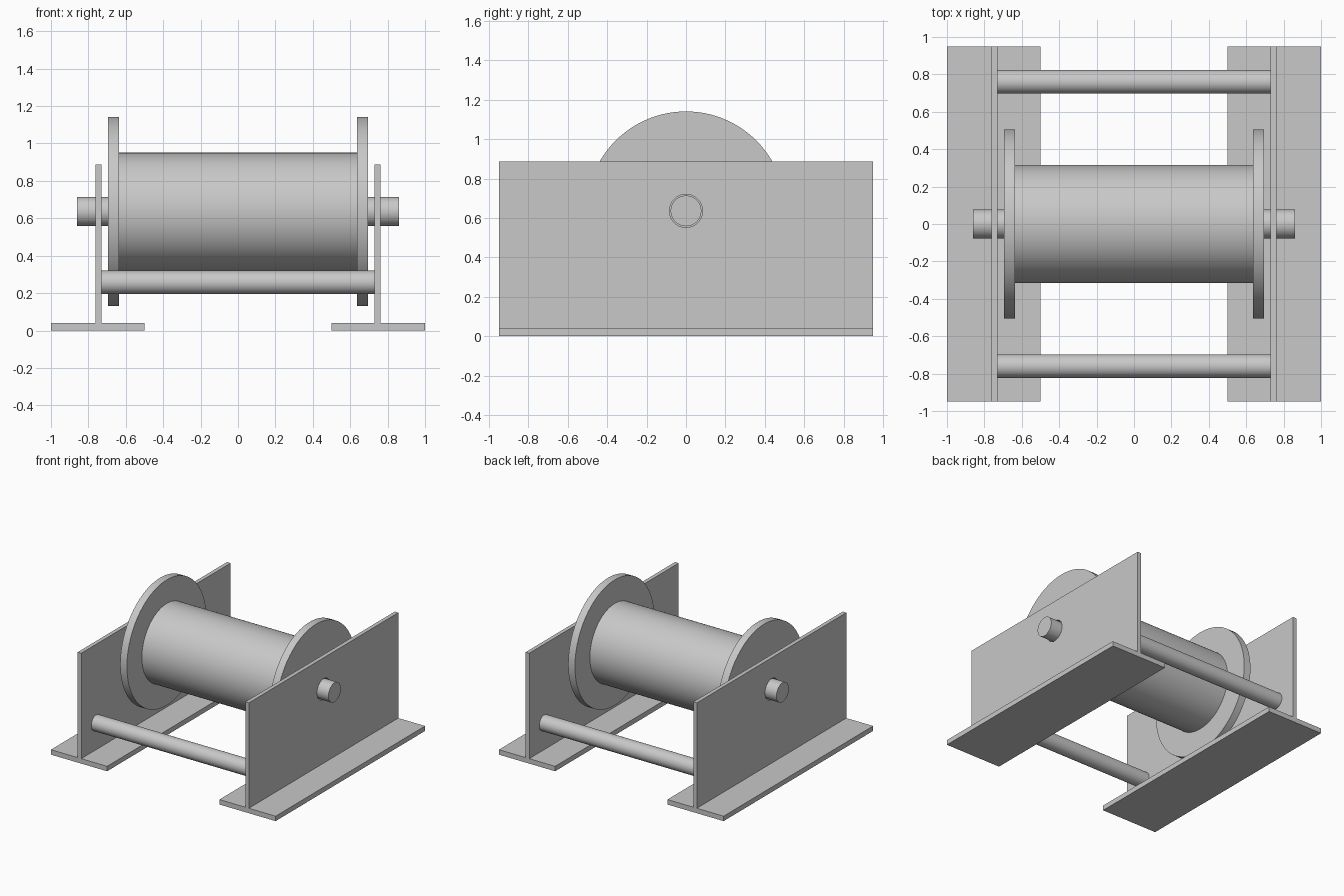
import bpy
from math import pi, radians

cube = bpy.data.objects.get("Cube")
if cube:
    bpy.data.objects.remove(cube, do_unlink=True)

# Single steel grey for the whole winch
steel = bpy.data.materials.new("steel_grey")
steel.use_nodes = True
colour = (0.58, 0.58, 0.58, 1)
steel.diffuse_color = colour
steel.node_tree.nodes["Principled BSDF"].inputs["Base Color"].default_value = colour

HALF_DEPTH = 0.95
AXLE_Z = 0.636


def box(name, x0, x1, z0, z1):
    """Slab spanning the full depth of the frame."""
    bpy.ops.mesh.primitive_cube_add(size=1, location=((x0 + x1) / 2, 0, (z0 + z1) / 2))
    ob = bpy.context.object
    ob.name = name
    ob.scale = (abs(x1 - x0), 2 * HALF_DEPTH, z1 - z0)
    bpy.ops.object.transform_apply(location=False, rotation=False, scale=True)
    ob.data.materials.append(steel)
    return ob


def rod(name, x0, x1, radius, y=0, z=AXLE_Z, sides=96):
    """Round bar lying along x."""
    bpy.ops.mesh.primitive_cylinder_add(
        vertices=sides, radius=radius, depth=abs(x1 - x0),
        location=((x0 + x1) / 2, y, z), rotation=(0, pi / 2, 0))
    ob = bpy.context.object
    ob.name = name
    ob.data.materials.append(steel)
    bpy.ops.object.shade_smooth_by_angle(angle=radians(30))
    return ob


# Drum and axle
rod("drum", -0.635, 0.635, 0.315)
rod("axle", -0.86, 0.86, 0.078)

for side, s in (("left", 1), ("right", -1)):
    # Foot, upright plate and drum flange on each side
    box(side + "_foot", s * 0.5, s * 1.0, 0, 0.04)
    plate = box(side + "_side_plate", s * 0.73, s * 0.762, 0.04, 0.888)
    rod(side + "_flange", s * 0.635, s * 0.695, 0.505)

    # Clearance hole for the axle
    cutter = rod("hole_cutter", s * 0.6, s * 0.9, 0.084)
    cutter.hide_render = True
    hole = plate.modifiers.new("axle_hole", 'BOOLEAN')
    hole.operation = 'DIFFERENCE'
    hole.solver = 'EXACT'
    hole.object = cutter
    bpy.context.view_layer.objects.active = plate
    bpy.ops.object.modifier_apply(modifier=hole.name)
    bpy.data.objects.remove(cutter, do_unlink=True)

# Tie rods joining the side plates
for name, y in (("front_tie_rod", -0.76), ("back_tie_rod", 0.76)):
    rod(name, -0.73, 0.73, 0.063, y, 0.257, 64)
